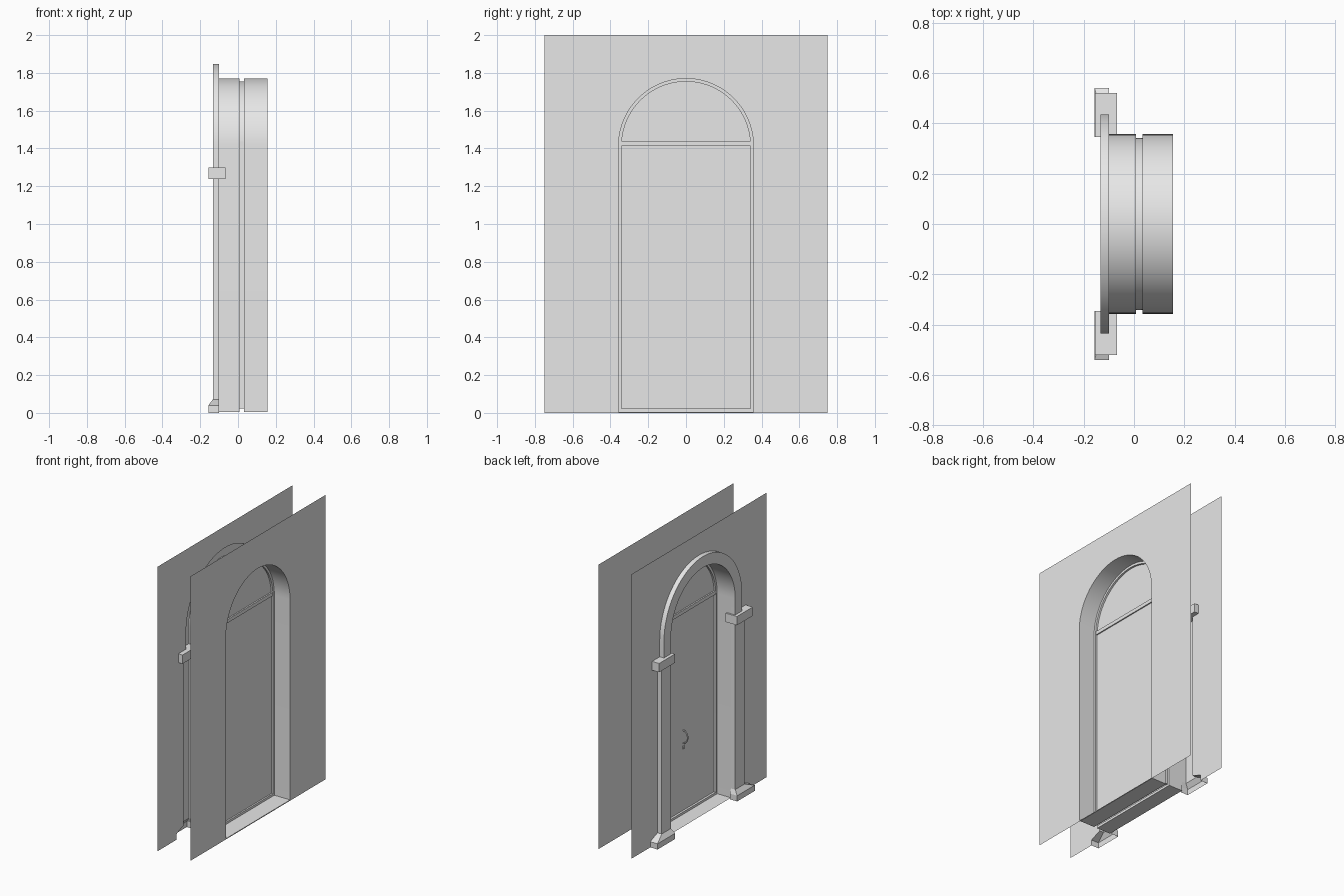
import bpy, bmesh, math

if "Cube" in bpy.data.objects:
    bpy.data.objects.remove(bpy.data.objects["Cube"])

plaster = bpy.data.materials.new("light_grey")
plaster.use_nodes = True
GREY = (0.8, 0.8, 0.8, 1)
plaster.diffuse_color = GREY
plaster.node_tree.nodes["Principled BSDF"].inputs["Base Color"].default_value = GREY

FACE, BACK, TRIM = -0.10, 0.155, -0.133      # outer wall, inner wall, trim front
R, SPRING, SILL = 0.357, 1.413, 0.006        # opening half width, arch centre, floor
HALF_W, TOP = 0.75, 2.0
TRIM_R, PILLAR_Y = 0.435, 0.46
IMPOST = (1.238, 1.30)
BASE_Y, BASE_Z, BASE_TOP = 0.54, 0.04, 0.072
STEPS = 40


def finish(name, bm, smooth=False):
    bmesh.ops.recalc_face_normals(bm, faces=bm.faces)
    mesh = bpy.data.meshes.new(name)
    bm.to_mesh(mesh)
    bm.free()
    mesh.materials.append(plaster)
    ob = bpy.data.objects.new(name, mesh)
    bpy.context.collection.objects.link(ob)
    if smooth:
        bpy.ops.object.select_all(action='DESELECT')
        ob.select_set(True)
        bpy.context.view_layer.objects.active = ob
        bpy.ops.object.shade_smooth_by_angle(angle=math.radians(30))
    return ob


def arch(r, foot):
    """Open (y, z) outline: up the -y side, over the arch, down the +y side."""
    arc = [(-r * math.cos(math.pi * i / STEPS), SPRING + r * math.sin(math.pi * i / STEPS))
           for i in range(STEPS + 1)]
    return [(-r, foot)] + arc + [(r, foot)]


def ring(bm, x, pts):
    return [bm.verts.new((x, y, z)) for y, z in pts]


def skin(bm, a, b, closed):
    n = len(a)
    for i in range(n if closed else n - 1):
        j = (i + 1) % n
        bm.faces.new((a[i], a[j], b[j], b[i]))


def sheet(name, x, *outlines):
    """Flat sheet bounded by the first outline, with the others as holes."""
    bm = bmesh.new()
    edges = []
    for pts in outlines:
        v = ring(bm, x, pts)
        edges += [bm.edges.new((v[i - 1], v[i])) for i in range(len(v))]
    bmesh.ops.triangle_fill(bm, edges=edges, use_beauty=True, normal=(1, 0, 0))
    bmesh.ops.dissolve_limit(bm, angle_limit=0.01, verts=[], edges=bm.edges)
    return finish(name, bm)


def box(name, x, y, z):
    bm = bmesh.new()
    bmesh.ops.create_cube(bm, size=1)
    for v in bm.verts:
        v.co = [s[0] if c < 0 else s[1] for c, s in zip(v.co, (x, y, z))]
    return finish(name, bm)


# Inner wall with arched opening
border = [(-HALF_W, 0), (HALF_W, 0), (HALF_W, TOP), (-HALF_W, TOP)]
sheet("inner_wall", BACK, border, arch(R, SILL))

# Outer wall, cut away behind the trim
side = [(BASE_Y, 0), (BASE_Y, BASE_Z), (PILLAR_Y, BASE_TOP), (PILLAR_Y, IMPOST[0]),
        (TRIM_R, IMPOST[0])]
left_side = [(-y, z) for y, z in side]
outline = [(-HALF_W, 0)] + left_side + arch(TRIM_R, IMPOST[1]) + side[::-1]
sheet("outer_wall", FACE, outline + [(HALF_W, 0), (HALF_W, TOP), (-HALF_W, TOP)])

# Tunnel lining with raised door stop
bm = bmesh.new()
STOP = 0.016
loops = [ring(bm, x, arch(R - i, SILL + i)) for x, i in
         ((FACE, 0), (0.007, 0), (0.007, STOP), (0.033, STOP), (0.033, 0), (BACK, 0))]
for a, b in zip(loops, loops[1:]):
    skin(bm, a, b, True)
finish("arched_lining", bm, True)

# Door leaf, arched panel above it and the bar between them
r = R - STOP
sheet("door_leaf", 0.022, [(-r, SILL), (r, SILL), (r, SPRING), (-r, SPRING)])
sheet("arched_panel", 0.02, arch(r, SPRING)[1:-1])
box("transom_bar", (0.01, 0.03), (-r, r), (SPRING, SPRING + 0.025))

# Arch moulding, open at the back
bm = bmesh.new()
inner, outer = arch(R, IMPOST[1]), arch(TRIM_R, IMPOST[1])
rows = [ring(bm, FACE, inner), ring(bm, TRIM, inner), ring(bm, TRIM, outer), ring(bm, FACE, outer)]
for a, b in zip(rows, rows[1:]):
    skin(bm, a, b, False)
finish("arch_moulding", bm, True)

# Pillars, imposts and bases on both sides
for label, s in (("left", 1), ("right", -1)):
    bm = bmesh.new()
    foot, head = [[bm.verts.new((x, s * y, z)) for x, y in
                   ((FACE, R), (TRIM, R), (TRIM, PILLAR_Y), (FACE, PILLAR_Y))]
                  for z in (BASE_TOP, IMPOST[0])]
    skin(bm, foot, head, False)
    finish(label + "_pillar", bm)

    box(label + "_impost", (-0.155, -0.067), sorted((s * 0.345, s * 0.52)), IMPOST)

    bm = bmesh.new()
    tiers = [[bm.verts.new((x, s * y, z)) for x, y in ((FACE, a), (f, a), (f, b), (FACE, b))]
             for z, f, a, b in ((0, -0.157, 0.345, BASE_Y), (BASE_Z, -0.157, 0.345, BASE_Y),
                                (BASE_TOP, TRIM, R, PILLAR_Y))]
    for a, b in zip(tiers, tiers[1:]):
        skin(bm, a, b, False)
    finish(label + "_base", bm)

# Bow handle swept along a half ellipse, with a small key plate below
bm = bmesh.new()
loops = []
for i in range(11):
    t = math.pi * i / 10
    n = (math.sin(t), math.cos(t))
    px, pz = 0.022 - 0.035 * n[0], 0.54 - 0.045 * n[1]
    loops.append([bm.verts.new((px - 0.005 * n[0] * math.cos(k), 0.005 * math.sin(k),
                                pz - 0.005 * n[1] * math.cos(k)))
                  for k in [math.tau * j / 8 for j in range(8)]])
for a, b in zip(loops, loops[1:]):
    skin(bm, a, b, True)
finish("door_handle", bm, True)
box("key_plate", (0.015, 0.022), (-0.006, 0.006), (0.455, 0.475))
